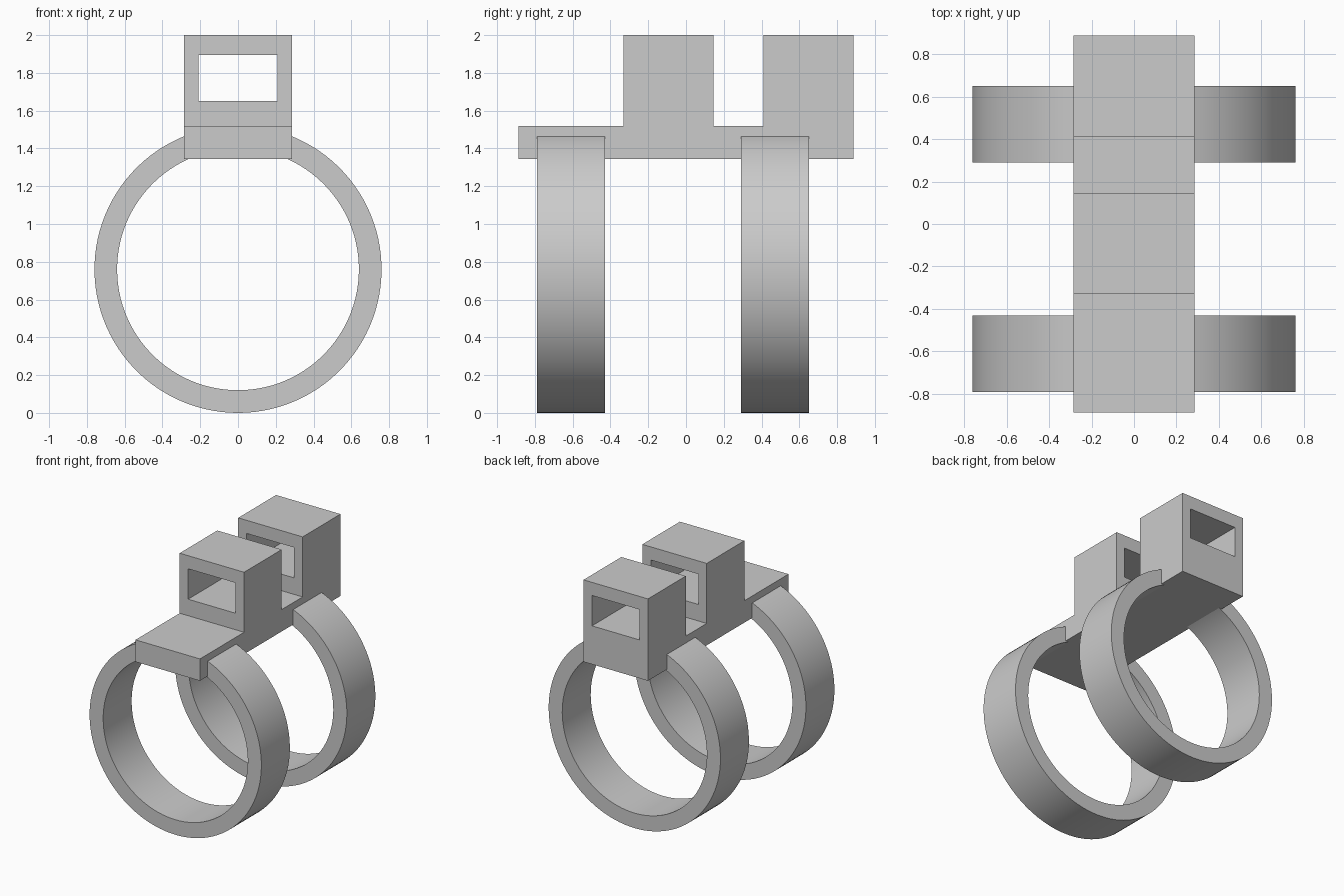
import bpy, bmesh
from math import sin, cos, radians

if "Cube" in bpy.data.objects:
    bpy.data.objects.remove(bpy.data.objects["Cube"], do_unlink=True)

# Single material
grey = bpy.data.materials.new("plain grey")
grey.use_nodes = True
colour = (0.6, 0.6, 0.6, 1)
grey.diffuse_color = colour
grey.node_tree.nodes["Principled BSDF"].inputs["Base Color"].default_value = colour


def extrude_profile(name, points, offset):
    """Make a solid by sweeping a flat polygon along the offset."""
    bm = bmesh.new()
    face = bm.faces.new([bm.verts.new(p) for p in points])
    swept = bmesh.ops.extrude_face_region(bm, geom=[face], use_keep_orig=True)
    moved = [g for g in swept["geom"] if isinstance(g, bmesh.types.BMVert)]
    bmesh.ops.translate(bm, verts=moved, vec=offset)
    bmesh.ops.recalc_face_normals(bm, faces=bm.faces)
    mesh = bpy.data.meshes.new(name)
    bm.to_mesh(mesh)
    bm.free()
    mesh.materials.append(grey)
    obj = bpy.data.objects.new(name, mesh)
    bpy.context.collection.objects.link(obj)
    return obj


def select_only(obj):
    bpy.ops.object.select_all(action="DESELECT")
    obj.select_set(True)
    bpy.context.view_layer.objects.active = obj


# Deck with two upright sight blocks, from one side profile
HALF, BASE, DECK, TOP = 0.285, 1.345, 1.52, 2.0
side = [(-0.888, BASE), (0.888, BASE), (0.888, TOP), (0.41, TOP), (0.41, DECK),
        (0.145, DECK), (0.145, TOP), (-0.33, TOP), (-0.33, DECK), (-0.888, DECK)]
body = extrude_profile("sight_body", [(-HALF, y, z) for y, z in side], (2 * HALF, 0, 0))

# Window running through both blocks
window = [(-0.21, 1.652), (0.21, 1.652), (0.21, 1.895), (-0.21, 1.895)]
cutter = extrude_profile("window_cutter", [(x, -1, z) for x, z in window], (0, 2, 0))
cutter.hide_render = True
cut = body.modifiers.new("window", "BOOLEAN")
cut.operation = "DIFFERENCE"
cut.solver = "EXACT"
cut.object = cutter
select_only(body)
bpy.ops.object.modifier_apply(modifier=cut.name)
bpy.data.objects.remove(cutter, do_unlink=True)

# Mounting rings, open at the top where they join the deck
OUTER, INNER, STEPS, GAP = 0.76, 0.64, 96, 21.5
angles = [radians(GAP + (360 - 2 * GAP) * i / STEPS) for i in range(STEPS + 1)]


def arc(radius, y):
    return [(radius * sin(a), y, OUTER + radius * cos(a)) for a in angles]


for name, y in (("front_ring", -0.79), ("rear_ring", 0.29)):
    ring = extrude_profile(name, arc(OUTER, y) + arc(INNER, y)[::-1], (0, 0.36, 0))
    select_only(ring)
    bpy.ops.object.shade_smooth_by_angle(angle=radians(30))
